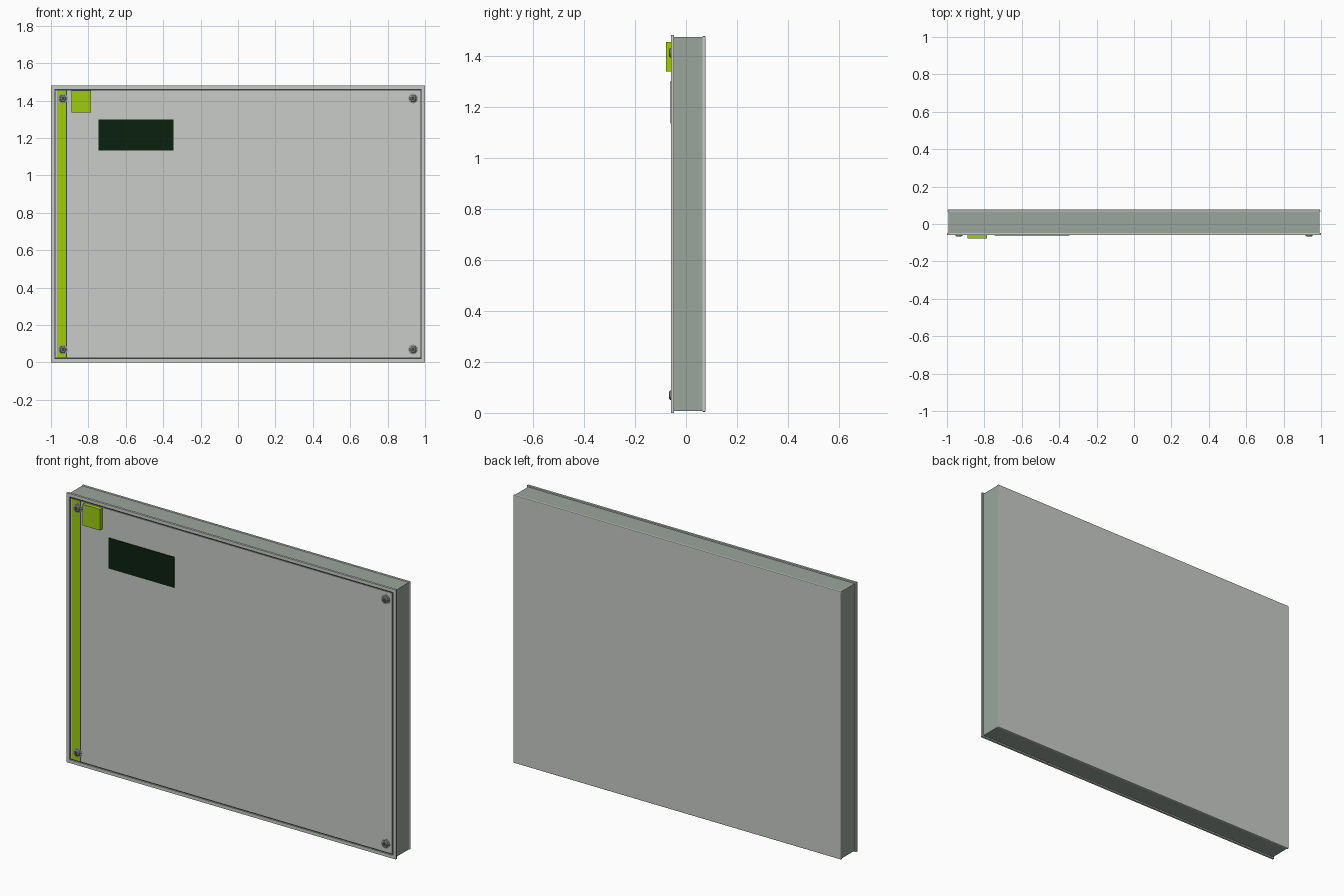
import bpy, bmesh, math
from mathutils import Matrix, Vector

cube = bpy.data.objects.get("Cube")
if cube:
    bpy.data.objects.remove(cube, do_unlink=True)


def material(name, *srgb):
    color = [(c / 255 / 12.92 if c < 10 else ((c / 255 + 0.055) / 1.055) ** 2.4) for c in srgb] + [1]
    m = bpy.data.materials.new(name)
    m.use_nodes = True
    m.diffuse_color = color
    m.node_tree.nodes["Principled BSDF"].inputs["Base Color"].default_value = color
    return m


LIGHT = material("light grey", 200, 204, 199)
SIDE = material("grey green", 154, 165, 156)
GAP = material("gasket dark grey", 62, 66, 62)
GREEN = material("lime green", 158, 204, 14)
LABEL = material("dark green", 11, 33, 16)
STEEL = material("steel grey", 150, 154, 150)

WIDTH, HEIGHT = 2.0, 1.48


def finish(name, bm, mat):
    bmesh.ops.recalc_face_normals(bm, faces=bm.faces)
    mesh = bpy.data.meshes.new(name)
    bm.to_mesh(mesh)
    bm.free()
    mesh.materials.append(mat)
    obj = bpy.data.objects.new(name, mesh)
    bpy.context.collection.objects.link(obj)
    return obj


def box(name, x, y, z, mat, bevel=0):
    """Box from (min, max) ranges on each axis."""
    bm = bmesh.new()
    size = [b - a for a, b in (x, y, z)]
    mid = [(a + b) / 2 for a, b in (x, y, z)]
    bmesh.ops.create_cube(bm, size=1, matrix=Matrix.Translation(mid) @ Matrix.Diagonal((*size, 1)))
    obj = finish(name, bm, mat)
    if bevel:
        mod = obj.modifiers.new("edge", "BEVEL")
        mod.width, mod.segments = bevel, 2
    return obj


def slab(name, inset, y, mat, bevel=0):
    """Full-panel slab, inset from the outline."""
    half = WIDTH / 2 - inset
    return box(name, (-half, half), y, (inset, HEIGHT - inset), mat, bevel)


def ring(name, outer, inner, y, mat):
    """Rectangular frame between two insets from the outline."""
    bm = bmesh.new()
    loops = []
    for inset, depth in ((outer, y[0]), (inner, y[0]), (inner, y[1]), (outer, y[1])):
        h = WIDTH / 2 - inset
        corners = ((-h, inset), (h, inset), (h, HEIGHT - inset), (-h, HEIGHT - inset))
        loops.append([bm.verts.new((cx, depth, cz)) for cx, cz in corners])
    for i in range(4):
        a, b = loops[i], loops[(i + 1) % 4]
        for j in range(4):
            k = (j + 1) % 4
            bm.faces.new((a[j], a[k], b[k], b[j]))
    return finish(name, bm, mat)


def screw(name, x, z):
    """Washer, domed head and hexagonal socket, turned around y."""
    bm = bmesh.new()
    profile = ((0.026, 0), (0.026, 0.003), (0.019, 0.004), (0.018, 0.008), (0.013, 0.012), (0.009, 0.012))
    verts = [bm.verts.new((r, -d, 0)) for r, d in profile]
    edges = [bm.edges.new(pair) for pair in zip(verts, verts[1:])]
    bmesh.ops.spin(bm, geom=verts + edges, cent=(0, 0, 0), axis=(0, 1, 0), angle=math.tau, steps=24)
    bmesh.ops.remove_doubles(bm, verts=bm.verts, dist=0.0001)
    obj = finish(name, bm, STEEL)
    obj.location = (x, -0.055, z)
    # Dark recessed socket
    bm = bmesh.new()
    turn = Matrix.Translation((x, -0.0645, z)) @ Matrix.Rotation(math.pi / 2, 4, "X")
    bmesh.ops.create_cone(bm, cap_ends=True, segments=6, radius1=0.0095, radius2=0.0095, depth=0.002, matrix=turn)
    finish(name + "_socket", bm, GAP)
    return obj


# Enclosure
slab("body", 0.007, (-0.048, 0.066), SIDE)
slab("back_plate", 0.004, (0.064, 0.077), LIGHT, 0.004)
ring("front_frame", 0, 0.018, (-0.059, -0.047), LIGHT)
ring("frame_gasket", 0.018, 0.025, (-0.053, -0.047), GAP)
slab("front_panel", 0.025, (-0.056, -0.047), LIGHT)

# Front details
box("accent_stripe", (-0.967, -0.919), (-0.0575, -0.05), (0.025, HEIGHT - 0.025), GREEN)
box("stripe_edge", (-0.919, -0.915), (-0.0575, -0.05), (0.025, HEIGHT - 0.025), GAP)
box("green_block", (-0.889, -0.785), (-0.078, -0.05), (1.337, 1.453), GREEN)
box("label_plate", (-0.745, -0.346), (-0.061, -0.054), (1.133, 1.3), LABEL)

# Corner screws
for side, x in (("right", -0.936), ("left", 0.936)):
    for level, z in (("bottom", 0.069), ("top", HEIGHT - 0.069)):
        head = screw(f"{level}_{side}_screw", x, z)
        bpy.context.view_layer.objects.active = head
        bpy.ops.object.select_all(action="DESELECT")
        head.select_set(True)
        bpy.ops.object.shade_smooth_by_angle(angle=math.radians(35))
